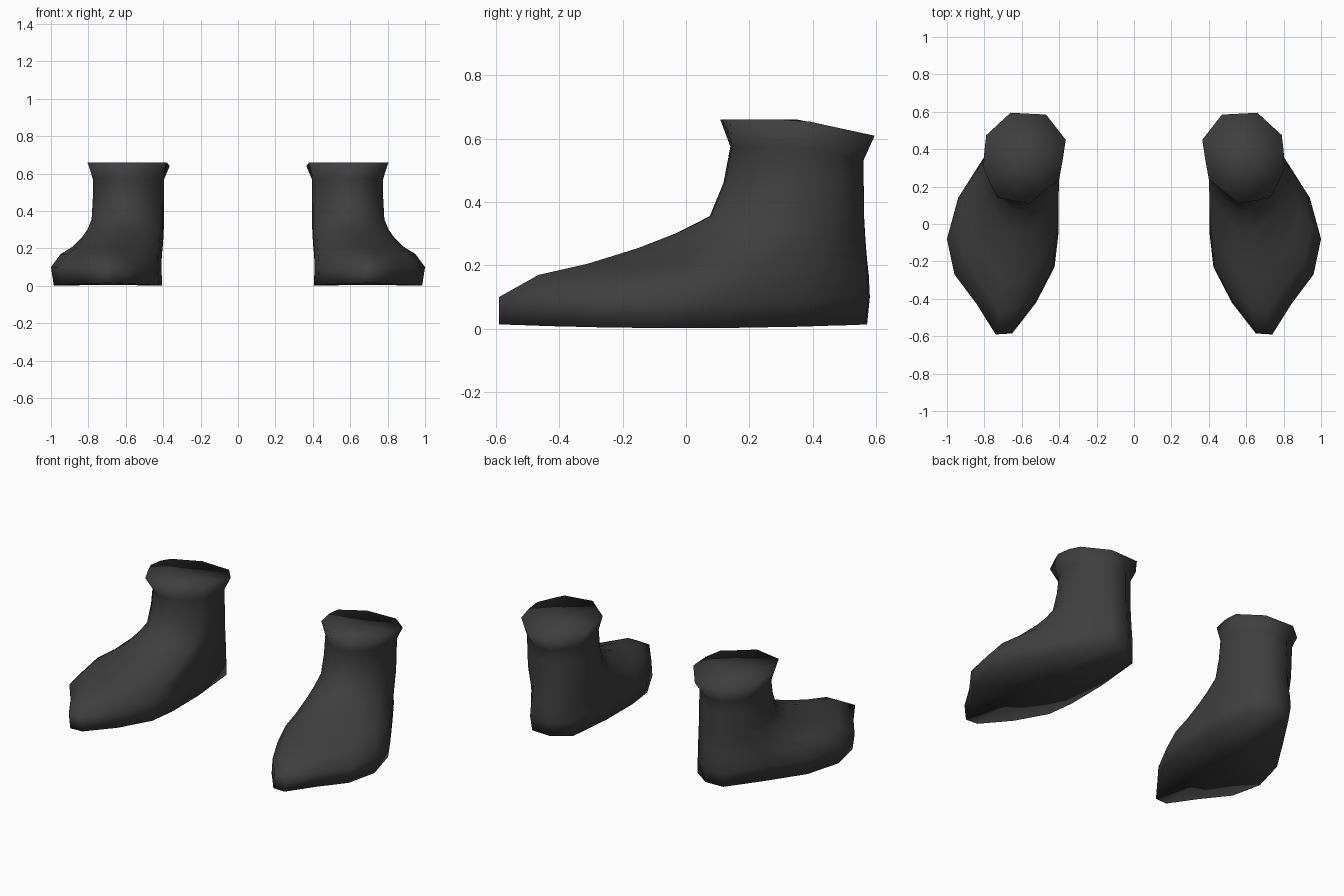
import bpy, bmesh

if "Cube" in bpy.data.objects:
    bpy.data.objects.remove(bpy.data.objects["Cube"])

leather = bpy.data.materials.new("dark_grey")
leather.diffuse_color = (0.05, 0.05, 0.05, 1)
leather.use_nodes = True
leather.node_tree.nodes["Principled BSDF"].inputs["Base Color"].default_value = leather.diffuse_color

# Matching outlines of the foot, ankle and collar rim, counter-clockwise from the heel
FOOT = [(.54, .58), (.43, .50), (.41, .20), (.41, -.06), (.43, -.23), (.53, -.42), (.66, -.585),
        (.74, -.59), (.84, -.43), (.96, -.27), (1.0, -.08), (.94, .14), (.80, .36), (.66, .575)]
ANKLE = [(.53, .56), (.42, .47), (.395, .38), (.40, .30), (.42, .25), (.48, .19), (.55, .14),
         (.65, .145), (.71, .19), (.755, .25), (.775, .32), (.775, .40), (.74, .49), (.64, .56)]
RIM = [(.57, .59), (.47, .585), (.365, .45), (.38, .35), (.40, .24), (.48, .175), (.56, .108),
       (.65, .125), (.73, .14), (.77, .22), (.805, .30), (.80, .39), (.79, .475), (.66, .595)]
# Height and blend from ankle (0) to foot (1)
LEVELS = [(.10, 1), (.17, .83), (.205, .62), (.255, .40), (.30, .24), (.355, .09), (.46, .03)]


def blend(t):
    tx = t ** 1.4
    return [(a[0] + (f[0] - a[0]) * tx, a[1] + (f[1] - a[1]) * t) for f, a in zip(FOOT, ANKLE)]


def drop(y):
    return .05 * max(0, (y - .36) / .23)


def build_boot(name, side):
    # Sole edge, slightly raised at toe and heel
    rings = [[(.405 + (x - .41) * .983, y * (.985 if y > 0 else 1), .002 + .012 * (y / .59) ** 2)
              for x, y in FOOT]]
    # Foot and shaft
    for z, t in LEVELS:
        rings.append([(x, y, z) for x, y in blend(t)])
    # Neck and flared collar, both lower at the back
    rings.append([(x, y, .575 - drop(y)) for x, y in ANKLE])
    rings.append([(x, y, .66 - drop(y)) for x, y in RIM])

    bm = bmesh.new()
    loops = [[bm.verts.new((side * x, y, z)) for x, y, z in r] for r in rings]
    n = len(FOOT)
    for lower, upper in zip(loops, loops[1:]):
        for i in range(n):
            j = (i + 1) % n
            bm.faces.new((lower[i], lower[j], upper[j], upper[i]))
    # Sole fan and closed top
    c = bm.verts.new((side * .68, -.02, .004))
    for i in range(n):
        bm.faces.new((loops[0][i], loops[0][(i + 1) % n], c))
    top = bm.verts.new((side * .585, .35, .645))
    for i in range(n):
        bm.faces.new((loops[-1][i], loops[-1][(i + 1) % n], top))
    bmesh.ops.recalc_face_normals(bm, faces=bm.faces)
    for f in bm.faces:
        f.smooth = True
    mesh = bpy.data.meshes.new(name)
    bm.to_mesh(mesh)
    bm.free()
    mesh.materials.append(leather)
    bpy.context.collection.objects.link(bpy.data.objects.new(name, mesh))


build_boot("right_boot", 1)
build_boot("left_boot", -1)
